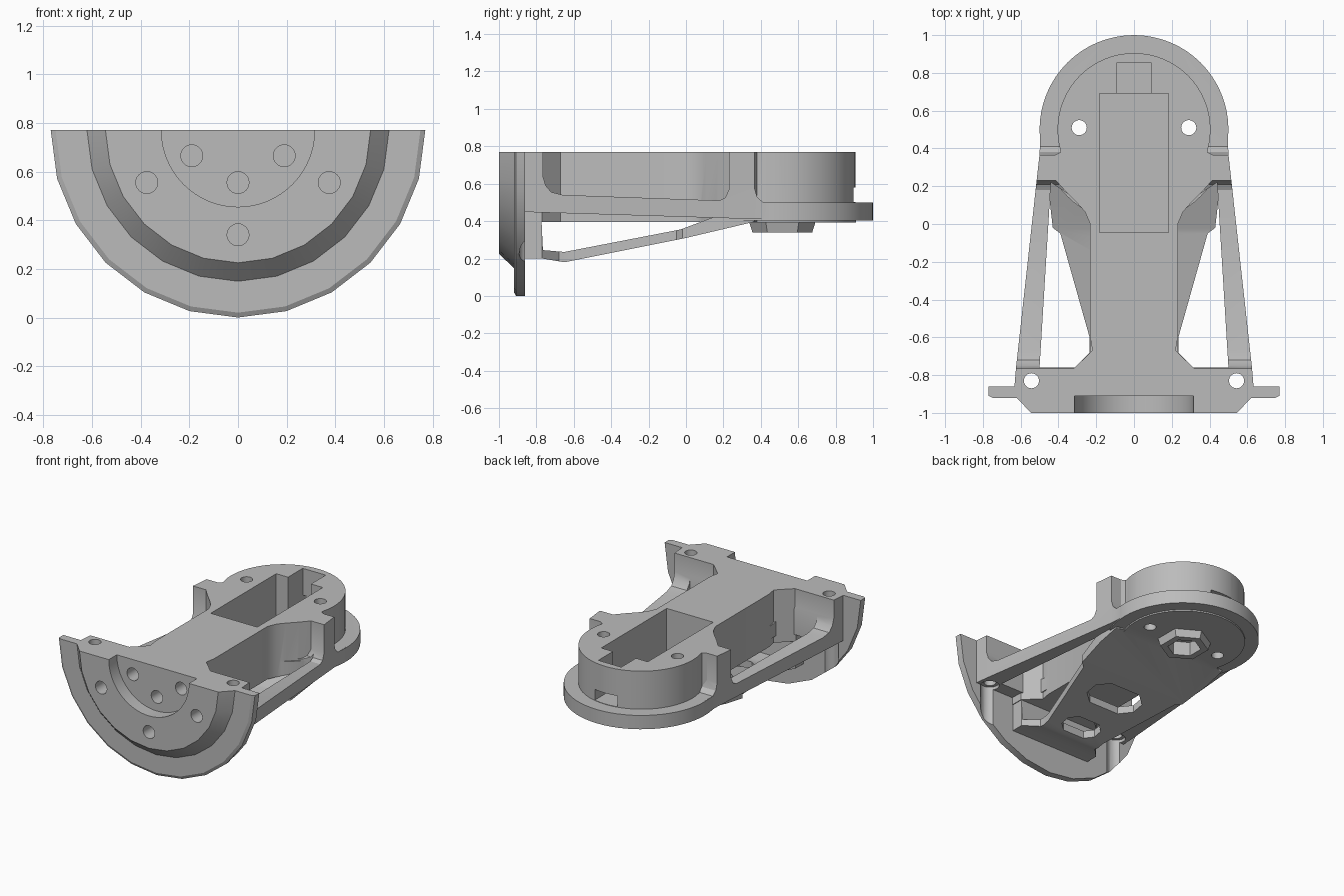
import bpy, bmesh
from math import pi
from mathutils import Matrix, Vector

if "Cube" in bpy.data.objects:
    bpy.data.objects.remove(bpy.data.objects["Cube"])

grey = bpy.data.materials.new("plain_grey")
grey.use_nodes = True
colour = (0.5, 0.5, 0.5, 1)
grey.diffuse_color = colour
grey.node_tree.nodes["Principled BSDF"].inputs["Base Color"].default_value = colour

TOP = 0.77


def finish(name, bm):
    bmesh.ops.recalc_face_normals(bm, faces=bm.faces)
    mesh = bpy.data.meshes.new(name)
    bm.to_mesh(mesh)
    bm.free()
    mesh.materials.append(grey)
    ob = bpy.data.objects.new(name, mesh)
    bpy.context.collection.objects.link(ob)
    return ob


def prism(name, pts, lo, hi, axis="z"):
    """Extrude an outline along z (points x, y) or along x (points y, z)."""
    bm = bmesh.new()
    place = (lambda p, w: (p[0], p[1], w)) if axis == "z" else (lambda p, w: (w, p[0], p[1]))
    a, b = [[bm.verts.new(place(p, w)) for p in pts] for w in (lo, hi)]
    bm.faces.new(a)
    bm.faces.new(b)
    for i in range(len(pts)):
        j = (i + 1) % len(pts)
        bm.faces.new((a[i], a[j], b[j], b[i]))
    return finish(name, bm)


def cone(name, at, r1, r2, length, axis="z", sides=64):
    """Cone or cylinder starting at a point and running along +z or +y."""
    bm = bmesh.new()
    turn = Matrix.Rotation(-pi / 2 if axis == "y" else 0, 4, "X")
    half = Matrix.Translation((0, 0, length / 2))
    bmesh.ops.create_cone(bm, cap_ends=True, segments=sides, radius1=r1, radius2=r2,
                          depth=length, matrix=Matrix.Translation(Vector(at)) @ turn @ half)
    return finish(name, bm)


def box(name, x, y0, y1, z0, z1):
    return prism(name, [(-x, y0), (x, y0), (x, y1), (-x, y1)], z0, z1)


def combine(ob, other, operation):
    mod = ob.modifiers.new(operation, "BOOLEAN")
    mod.operation, mod.solver, mod.object = operation, "EXACT", other
    bpy.context.view_layer.objects.active = ob
    bpy.ops.object.modifier_apply(modifier=mod.name)
    bpy.data.objects.remove(other)


def mirrored(pts):
    return pts + [(-x, y) for x, y in reversed(pts)]


# Side rails, front block and rear posts: side profile limited by the plan outline
frame = prism("mounting_bracket", [
    (-.9, .45), (-.9, .8), (-.765, .8), (-.765, .64), (-.75, .59), (-.72, .555), (-.66, .54),
    (.18, .51), (.21, .525), (.23, .57), (.23, .8), (.365, .8), (.365, .58), (.38, .53),
    (.41, .502), (.52, .5), (.52, .41), (.4, .41)], -.8, .8, "x")
combine(frame, prism("plan", mirrored([(.64, -.95), (.625, -.765), (.5, .37), (.49, .6)]), .2, 1),
        "INTERSECT")

# Openings between rails and spine
for s in (-1, 1):
    opening = [(.44, .22), (.5, -.76), (.31, -.76), (.23, -.68), (.23, 0), (.26, .07), (.35, .16)]
    combine(frame, prism("opening", [(s * x, y) for x, y in opening], .3, .7), "DIFFERENCE")

# Central spine flaring towards the rear tower
spine = prism("spine", mirrored([
    (.325, -.89), (.325, -.77), (.22, -.67), (.232, -.6), (.232, 0), (.26, .065), (.3, .11),
    (.36, .17), (.44, .26), (.43, .36), (.39, .38), (.4, .5)]), .395, .8)

# Sloping lower brace with a foot at the front
brace = prism("brace", [
    (.4, .43), (.25, .46), (-.03, .355), (-.65, .235), (-.765, .245), (-.775, .46), (-.89, .46),
    (-.89, .2), (-.77, .2), (-.65, .18), (0, .31), (.36, .395)], -.7, .7, "x")
combine(brace, prism("plan", mirrored([
    (.32, -.92), (.32, -.77), (.235, -.68), (.235, -.6), (.39, -.05), (.43, -.02),
    (.455, .2), (.45, .45)]), .1, .6), "INTERSECT")
# Lightening holes in the brace
for y, w, h in ((-.2, .2, .11), (-.54, .14, .08)):
    hole = [(w, y + h * .4), (w * .6, y + h), (-w * .6, y + h), (-w, y + h * .4),
            (-w, y - h * .4), (-w * .6, y - h), (w * .6, y - h), (w, y - h * .4)]
    combine(brace, prism("brace_hole", hole, .1, .385), "DIFFERENCE")

# Rear base disc, tower and hexagonal boss
parts = [spine, brace,
         cone("base_disc", (0, .5, .402), .5, .5, .098),
         cone("lower_disc", (0, .5, .392), .41, .41, .05),
         cone("tower", (0, .5, .42), .405, .405, .38),
         cone("hex_boss", (0, .515, .34), .16, .185, .08, sides=6),
         # Front flange and tapered hub
         cone("flange", (0, -.91, TOP), .77, .77, .05, "y", 24),
         cone("flange_bevel", (0, -.92, TOP), .75, .77, .011, "y", 24),
         cone("hub", (0, -1, TOP), .545, .64, .1, "y", 24)]
for part in parts:
    combine(frame, part, "UNION")

# Front recess and bolt holes
cuts = [cone("recess", (0, -1.1, TOP), .315, .315, .19, "y")]
for x, z in ((-.19, .665), (.19, .665), (0, .555), (-.375, .555), (.375, .555), (0, .34)):
    cuts.append(cone("bolt_hole", (x, -1.1, z), .045, .045, .3, "y", 24))

# Vertical screw holes, with head clearance under the front block
for s in (-1, 1):
    cuts += [cone("rear_screw", (s * .29, .51, .2), .04, .04, .8, sides=24),
             cone("front_screw", (s * .543, -.83, .1), .04, .04, .8, sides=24),
             cone("screw_head", (s * .543, -.83, .1), .062, .062, .37, sides=24)]

# Motor pocket, cable slot and hexagonal socket
cuts += [box("pocket", .183, -.045, .69, .47, .9),
         box("pocket_step", .09, .6, .855, .503, .9),
         box("cable_slot", .09, .8, 1.1, .503, .58),
         cone("hex_socket", (0, .515, .2), .11, .11, .24, sides=6),
         # Flat top
         box("trim", 2, -2, 2, TOP, 2)]
for cut in cuts:
    combine(frame, cut, "DIFFERENCE")

bpy.ops.object.select_all(action="DESELECT")
frame.select_set(True)
bpy.context.view_layer.objects.active = frame
bpy.ops.object.shade_smooth_by_angle(angle=pi / 7)
